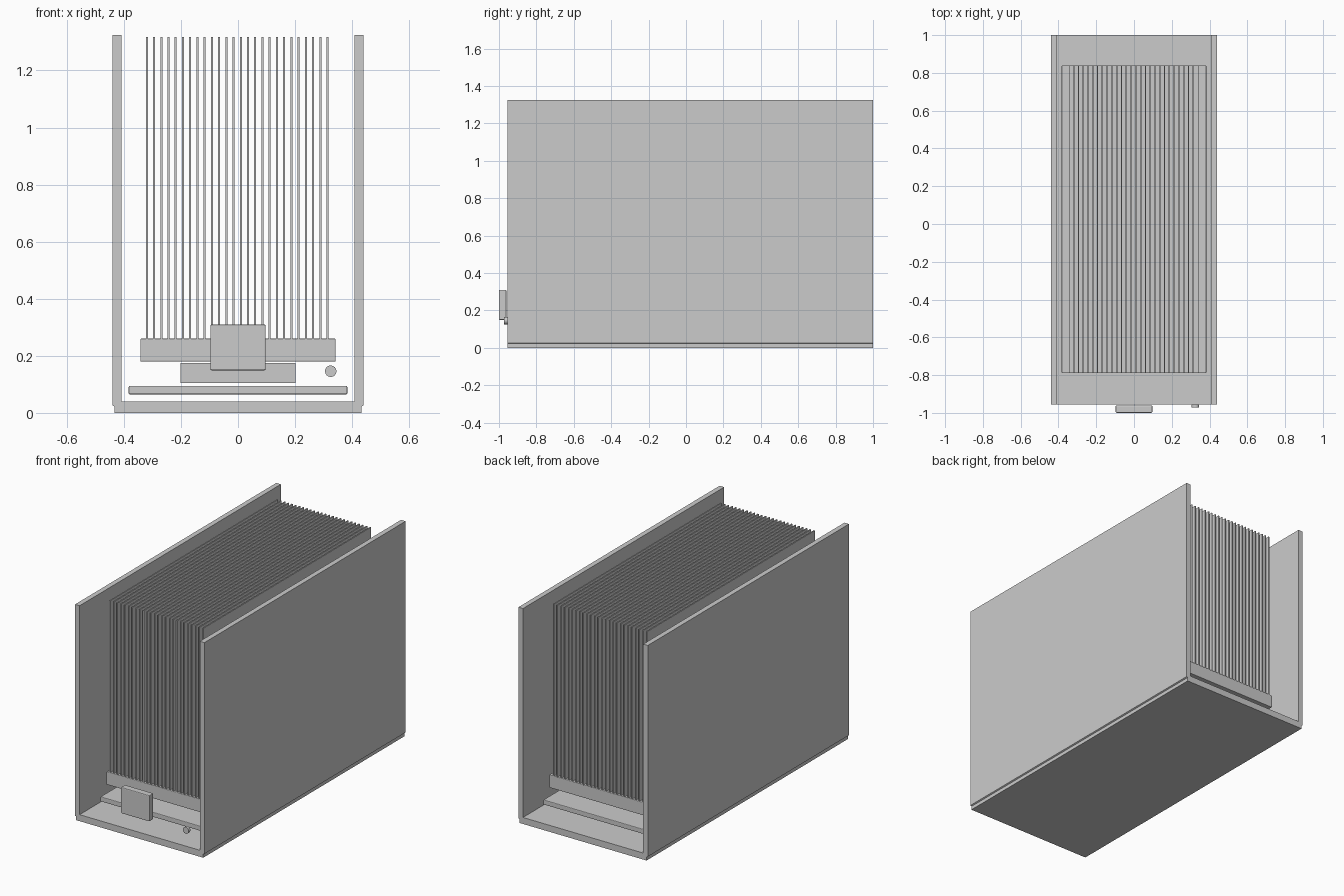
import bpy, bmesh, math
from mathutils import Vector

cube = bpy.data.objects.get("Cube")
if cube:
    bpy.data.objects.remove(cube, do_unlink=True)

grey = bpy.data.materials.new("light grey")
grey.use_nodes = True
grey.diffuse_color = (0.6, 0.6, 0.6, 1)
grey.node_tree.nodes["Principled BSDF"].inputs["Base Color"].default_value = (0.6, 0.6, 0.6, 1)


def finish(name, bm, bevel=0):
    bmesh.ops.recalc_face_normals(bm, faces=bm.faces[:])
    mesh = bpy.data.meshes.new(name)
    bm.to_mesh(mesh)
    bm.free()
    mesh.materials.append(grey)
    obj = bpy.data.objects.new(name, mesh)
    bpy.context.collection.objects.link(obj)
    if bevel:
        mod = obj.modifiers.new("soft edges", "BEVEL")
        mod.width = bevel
        mod.segments = 2
    return obj


def add_box(bm, x, y, z):
    verts = bmesh.ops.create_cube(bm, size=1)["verts"]
    for v in verts:
        v.co = Vector([lo + (c + 0.5) * (hi - lo) for c, (lo, hi) in zip(v.co, (x, y, z))])


def box(name, x, y, z, bevel=0):
    bm = bmesh.new()
    add_box(bm, x, y, z)
    return finish(name, bm, bevel)


# Open U-shaped case, extruded from a mirrored half profile
half = [(0.432, 0), (0.432, 0.022), (0.44, 0.026), (0.44, 1.325), (0.409, 1.325), (0.409, 0.04)]
profile = half + [(-x, z) for x, z in reversed(half)]
bm = bmesh.new()
face = bm.faces.new([bm.verts.new((x, -0.955, z)) for x, z in profile])
extruded = bmesh.ops.extrude_face_region(bm, geom=[face])["geom"]
bmesh.ops.translate(bm, vec=(0, 1.955, 0), verts=[g for g in extruded if isinstance(g, bmesh.types.BMVert)])
finish("case", bm)

# Circuit board, chip and heat sink
depth = (-0.79, 0.84)
box("circuit_board", (-0.383, 0.383), depth, (0.065, 0.095), 0.004)
box("chip", (-0.202, 0.202), (-0.177, 0.227), (0.104, 0.175))
box("heat_sink_base", (-0.342, 0.342), depth, (0.18, 0.26), 0.003)

bm = bmesh.new()
for i in range(26):
    x = -0.3195 + i * 0.02533
    add_box(bm, (x - 0.0035, x + 0.0035), depth, (0.255, 1.317))
finish("heat_sink_fins", bm)

# Front button and indicator light
box("front_button", (-0.097, 0.097), (-1.0, -0.96), (0.149, 0.31), 0.005)

bpy.ops.mesh.primitive_cylinder_add(vertices=32, radius=0.02, depth=0.017,
                                    location=(0.325, -0.9635, 0.146), rotation=(math.pi / 2, 0, 0))
light = bpy.context.object
light.name = "indicator_light"
light.data.materials.append(grey)
bpy.ops.object.shade_smooth_by_angle()
